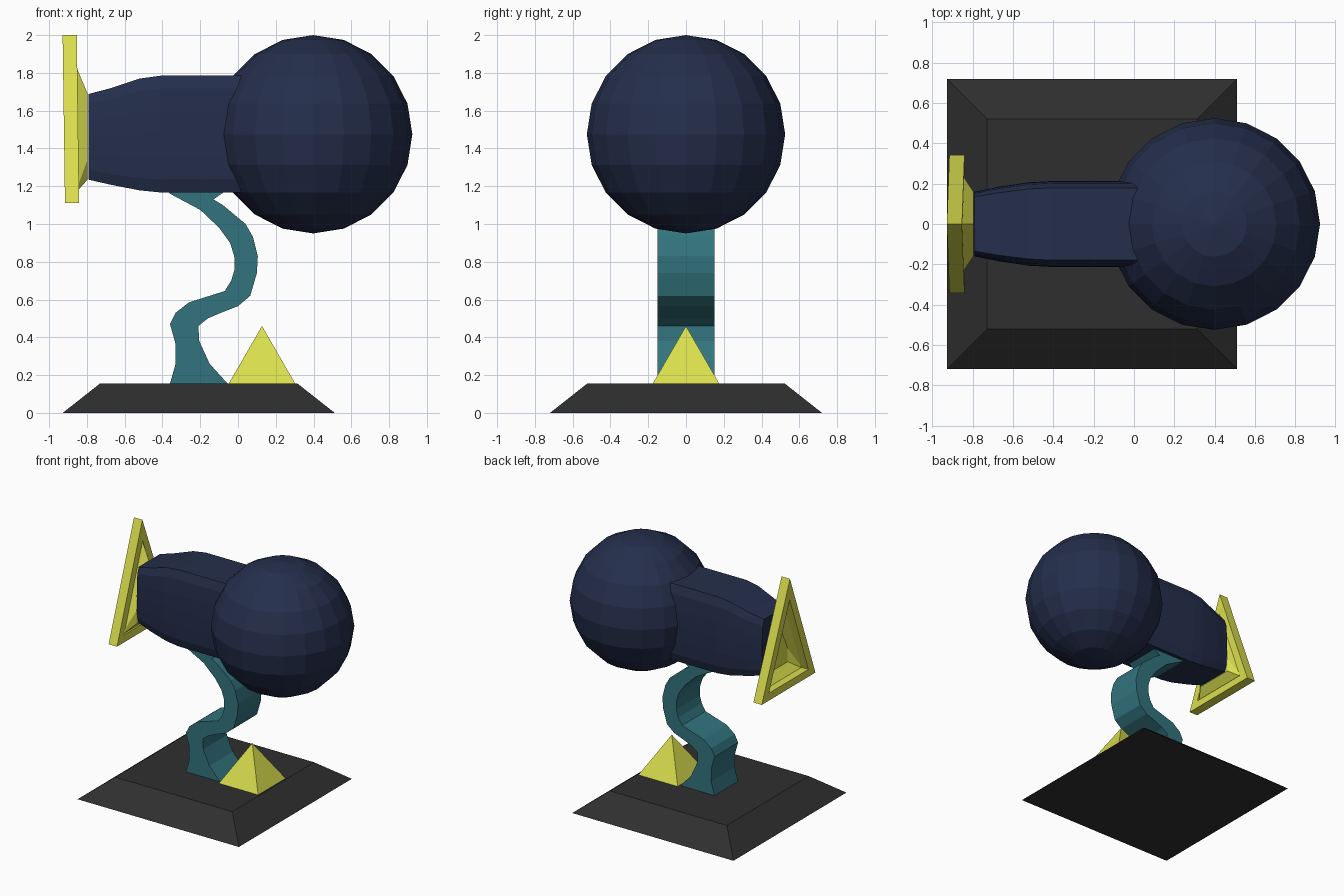
import bpy, bmesh, math
from mathutils import Matrix, Vector

if "Cube" in bpy.data.objects:
    bpy.data.objects.remove(bpy.data.objects["Cube"])


def mat(name, rgb):
    m = bpy.data.materials.new(name)
    m.diffuse_color = (*rgb, 1)
    m.use_nodes = True
    m.node_tree.nodes["Principled BSDF"].inputs["Base Color"].default_value = m.diffuse_color
    return m


NAVY = mat("navy", (0.018, 0.028, 0.072))
YELLOW = mat("yellow", (0.70, 0.73, 0.075))
TEAL = mat("teal", (0.032, 0.175, 0.21))
BLACK = mat("charcoal", (0.028, 0.028, 0.028))


def finish(bm, name, material):
    bmesh.ops.recalc_face_normals(bm, faces=bm.faces)
    me = bpy.data.meshes.new(name)
    bm.to_mesh(me)
    bm.free()
    me.materials.append(material)
    ob = bpy.data.objects.new(name, me)
    bpy.context.collection.objects.link(ob)
    return ob


def loft(name, sections, material, cap_start=True, cap_end=True, closed=False):
    """Skin a list of equal-length closed sections."""
    bm = bmesh.new()
    rings = [[bm.verts.new(p) for p in s] for s in sections]
    pairs = list(zip(rings, rings[1:]))
    if closed:
        pairs.append((rings[-1], rings[0]))
    for a, b in pairs:
        n = len(a)
        for i in range(n):
            j = (i + 1) % n
            bm.faces.new((a[i], a[j], b[j], b[i]))
    if cap_start and not closed:
        bm.faces.new(rings[0])
    if cap_end and not closed:
        bm.faces.new(rings[-1])
    return finish(bm, name, material)


def rect(cx, h, z):
    return [(cx + sx * h, sy * h, z) for sx, sy in ((-1, -1), (1, -1), (1, 1), (-1, 1))]


# Sloped base plate
loft("base", [rect(-0.208, 0.72, 0), rect(-0.208, 0.522, 0.156)], BLACK)

# Small pyramid on the base
bm = bmesh.new()
foot = [bm.verts.new(p) for p in rect(0.127, 0.176, 0.155)]
tip = bm.verts.new((0.127, 0, 0.46))
bm.faces.new(foot)
for i in range(4):
    bm.faces.new((foot[i], foot[(i + 1) % 4], tip))
finish(bm, "pyramid", YELLOW)

# Curved stem: left and right outline points, extruded across y
left = [(-.36, .155), (-.33, .26), (-.332, .37), (-.36, .47), (-.33, .53), (-.26, .585),
        (-.07, .645), (-.036, .70), (-.018, .76), (-.02, .83), (-.042, .90), (-.10, .98),
        (-.20, 1.075), (-.36, 1.16), (-.40, 1.20)]
right = [(-.055, .155), (-.15, .26), (-.205, .38), (-.21, .46), (-.16, .50), (-.09, .53),
         (0, .565), (.065, .62), (.10, .74), (.105, .83), (.08, .93), (.04, 1.0),
         (-.08, 1.10), (-.13, 1.13), (-.03, 1.20)]
W = 0.15
loft("stem", [[(l[0], -W, l[1]), (r[0], -W, r[1]), (r[0], W, r[1]), (l[0], W, l[1])]
              for l, r in zip(left, right)], TEAL)

# Tapered barrel: (x, bottom z, top z, half width)
half = [(0.84, 1.0), (0.95, 0.78), (0.99, 0.4), (1.0, 0.0), (0.99, -0.4), (0.95, -0.78), (0.84, -1.0)]
sections = []
for x, z0, z1, w in ((-.792, 1.235, 1.688, .16), (-.67, 1.207, 1.72, .185),
                     (-.52, 1.178, 1.77, .207), (-.41, 1.167, 1.785, .213),
                     (.15, 1.167, 1.785, .213)):
    zc, h = (z0 + z1) / 2, (z1 - z0) / 2
    sections.append([(x, y * w, zc + z * h) for y, z in half]
                    + [(x, -y * w, zc + z * h) for y, z in reversed(half)])
loft("barrel", sections, NAVY)

# Large ball
bm = bmesh.new()
bmesh.ops.create_uvsphere(bm, u_segments=20, v_segments=10, radius=0.525,
                          matrix=Matrix.Translation((0.398, 0, 1.475)))
finish(bm, "ball", NAVY)


# Triangular frame, slightly tilted
def tri(x, top, bottom, w):
    return [(x - 0.014 * (z - 1.11), y, z) for y, z in ((0, top), (w, bottom), (-w, bottom))]


outer, inner = (2.0, 1.11, 0.342), (1.83, 1.17, 0.252)
loft("frame", [tri(-.916, *outer), tri(-.841, *outer), tri(-.841, *inner), tri(-.916, *inner)],
     YELLOW, closed=True)

# Funnel joining the frame opening to the barrel
loft("funnel", [
    [(-.855, 0, 1.83), (-.855, .248, 1.182), (-.855, .248, 1.17), (-.855, -.248, 1.17), (-.855, -.248, 1.182)],
    [(-.796, 0, 1.69), (-.796, .16, 1.34), (-.796, .16, 1.235), (-.796, -.16, 1.235), (-.796, -.16, 1.34)],
], YELLOW, cap_start=False)
